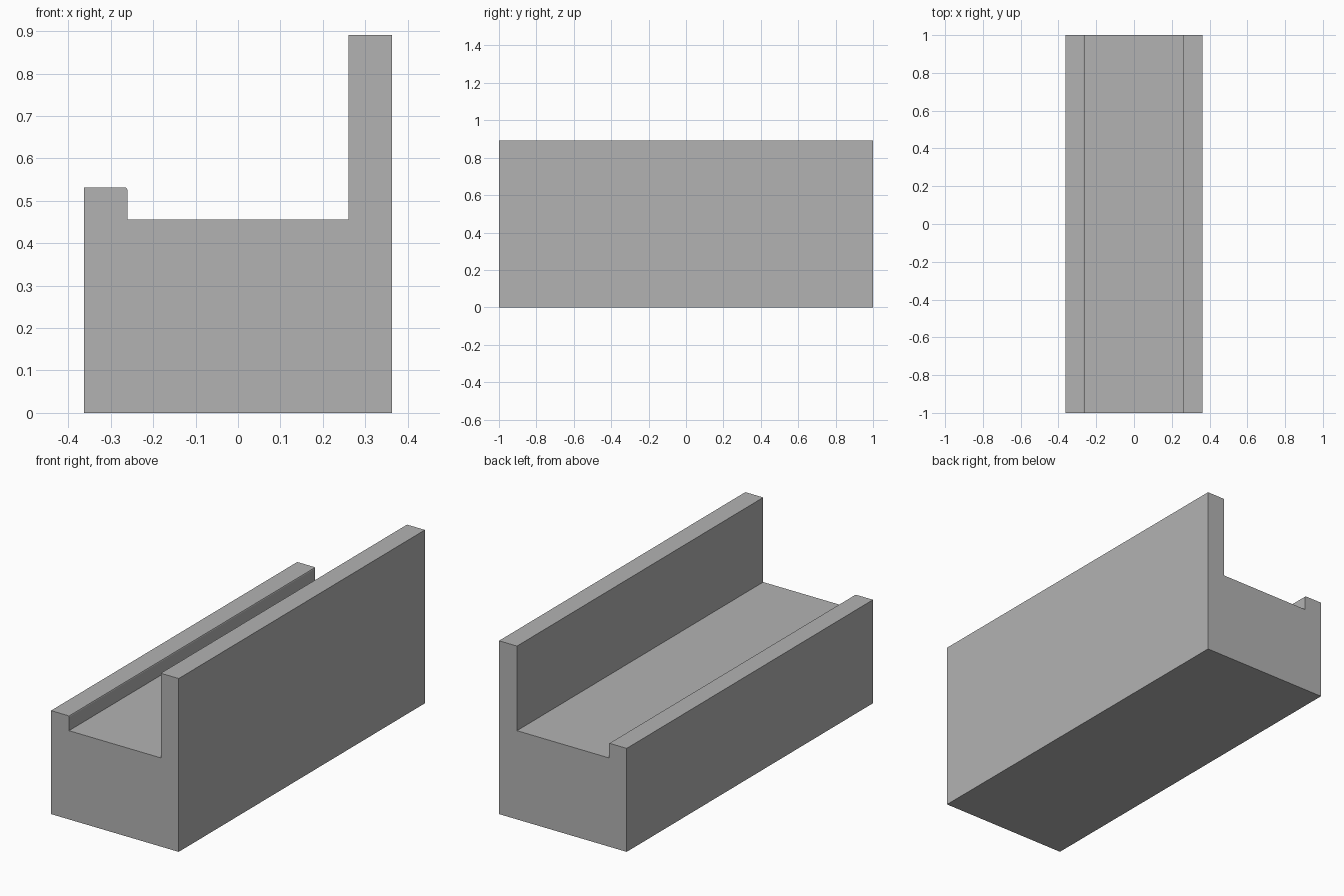
import bpy
import bmesh

cube = bpy.data.objects.get("Cube")
if cube:
    bpy.data.objects.remove(cube, do_unlink=True)

# Single plain grey
GREY = (0.45, 0.45, 0.45, 1.0)
grey = bpy.data.materials.new("plain grey")
grey.use_nodes = True
grey.diffuse_color = GREY
grey.node_tree.nodes["Principled BSDF"].inputs["Base Color"].default_value = GREY

HALF_WIDTH, HALF_LENGTH = 0.363, 1.0
INNER = 0.261
FLOOR, LIP, WALL = 0.456, 0.532, 0.891
EASE = 0.006  # softened inner edge of the low lip

# Channel cross-section: low lip on one side, tall wall on the other
profile = [
    (-HALF_WIDTH, 0), (HALF_WIDTH, 0),
    (HALF_WIDTH, WALL), (INNER, WALL),
    (INNER, FLOOR), (-INNER, FLOOR),
    (-INNER, LIP - EASE), (-INNER - EASE * 0.3, LIP - EASE * 0.3),
    (-INNER - EASE, LIP), (-HALF_WIDTH, LIP),
]

# Extrude the cross-section along the length
bm = bmesh.new()
end = bm.faces.new([bm.verts.new((x, -HALF_LENGTH, z)) for x, z in profile])
result = bmesh.ops.extrude_face_region(bm, geom=[end], use_keep_orig=True)
far = [v for v in result["geom"] if isinstance(v, bmesh.types.BMVert)]
bmesh.ops.translate(bm, verts=far, vec=(0, 2 * HALF_LENGTH, 0))
bmesh.ops.recalc_face_normals(bm, faces=bm.faces)

mesh = bpy.data.meshes.new("channel_block")
bm.to_mesh(mesh)
bm.free()
mesh.materials.append(grey)
block = bpy.data.objects.new("channel_block", mesh)
bpy.context.collection.objects.link(block)
